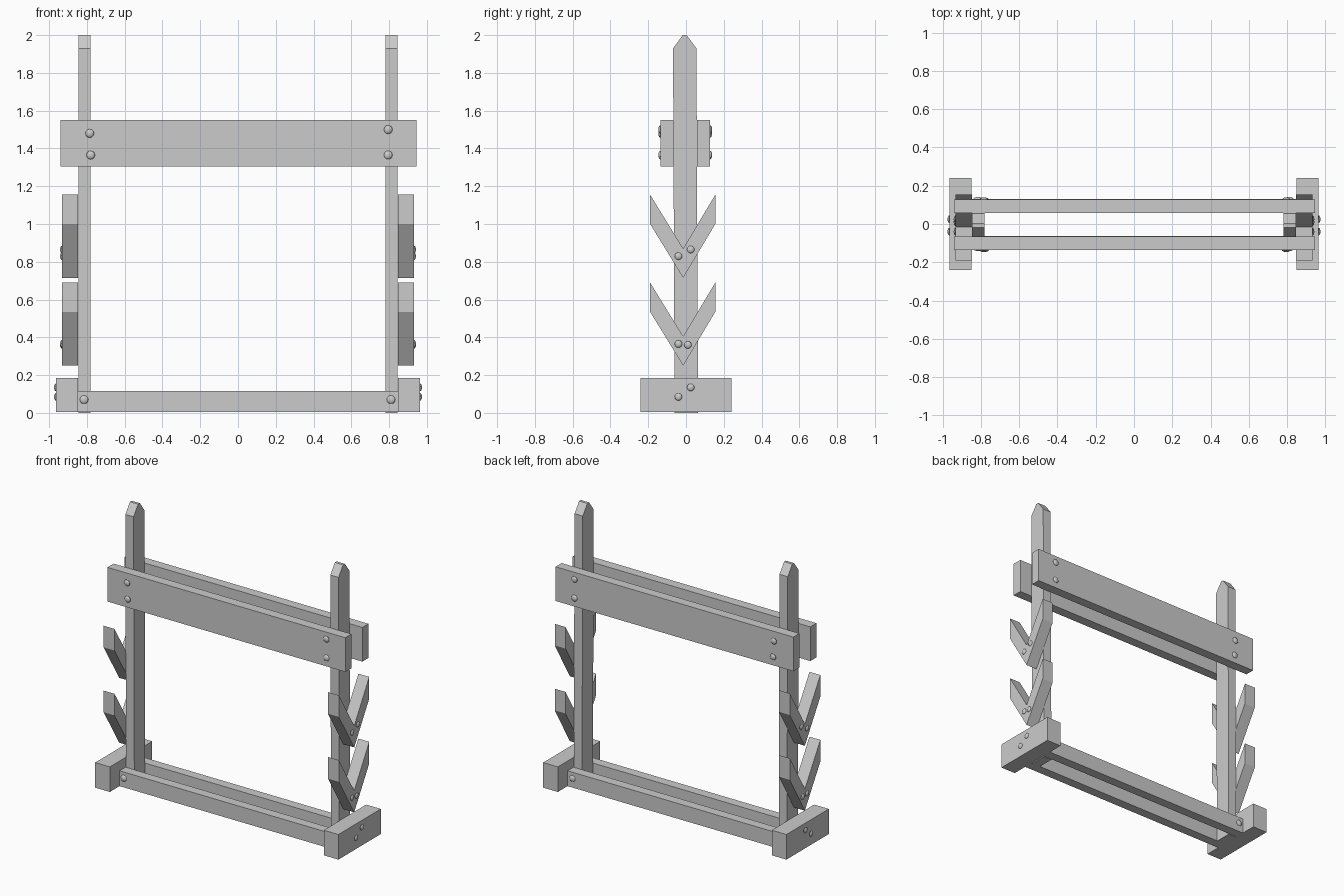
import bpy, bmesh
from math import pi
from mathutils import Matrix, Vector

if "Cube" in bpy.data.objects:
    bpy.data.objects.remove(bpy.data.objects["Cube"])


def finish(name, bm, smooth=False):
    bmesh.ops.recalc_face_normals(bm, faces=bm.faces)
    for f in bm.faces:
        f.smooth = smooth
    me = bpy.data.meshes.new(name)
    bm.to_mesh(me)
    bm.free()
    ob = bpy.data.objects.new(name, me)
    bpy.context.collection.objects.link(ob)
    return ob


def prism(name, profile, x0, x1, lean=0.0):
    """Extrude a (y, z) profile from x0 to x1; lean shifts y with height."""
    bm = bmesh.new()
    face = bm.faces.new([bm.verts.new((x0, y + lean * z, z)) for y, z in profile])
    ext = bmesh.ops.extrude_face_region(bm, geom=[face])
    moved = [v for v in ext["geom"] if isinstance(v, bmesh.types.BMVert)]
    bmesh.ops.translate(bm, verts=moved, vec=(x1 - x0, 0, 0))
    return finish(name, bm)


def box(name, x0, x1, y0, y1, z0, z1):
    return prism(name, [(y0, z0), (y1, z0), (y1, z1), (y0, z1)], x0, x1)


def bolt(name, pos, direction, r=0.023):
    """Low domed bolt head facing along direction."""
    bm = bmesh.new()
    bmesh.ops.create_uvsphere(bm, u_segments=12, v_segments=8, radius=r)
    bmesh.ops.bisect_plane(bm, geom=bm.verts[:] + bm.edges[:] + bm.faces[:],
                           plane_co=(0, 0, 0), plane_no=(0, 0, 1), clear_inner=True)
    rot = Vector((0, 0, 1)).rotation_difference(Vector(direction)).to_matrix().to_4x4()
    bm.transform(Matrix.Translation(pos) @ rot @ Matrix.Diagonal((1, 1, 0.5, 1)))
    return finish(name, bm, True)


# Side assemblies: post, foot block and two V-shaped hooks each
post = [(-0.06, 0), (0.064, 0), (0.064, 1.93), (0.012, 2), (-0.008, 2), (-0.06, 1.93)]
hook = [(-0.19, 0.44), (-0.19, 0.285), (-0.015, 0), (0.155, 0.285), (0.155, 0.44), (-0.015, 0.155)]
for side, s in (("left", -1), ("right", 1)):
    prism(f"{side}_post", post, s * 0.78, s * 0.845, lean=-0.0045)
    box(f"{side}_foot", s * 0.848, s * 0.964, -0.24, 0.24, 0.005, 0.185)
    for level, z in (("lower", 0.25), ("upper", 0.715)):
        prism(f"{side}_{level}_hook", [(y, h + z) for y, h in hook], s * 0.846, s * 0.932)
    # Bolts on the outer faces
    spots = [(0.932, -0.04, 0.83), (0.932, 0.025, 0.865), (0.932, -0.04, 0.365),
             (0.932, 0.01, 0.36), (0.964, -0.04, 0.085), (0.964, 0.025, 0.135)]
    for i, (x, y, z) in enumerate(spots):
        bolt(f"{side}_side_bolt_{i}", (s * x, y, z), (s, 0, 0), 0.02)

# Front and back planks with their bolts
for face, s, y_in, y_out in (("front", -1, 0.065, 0.135), ("back", 1, 0.058, 0.127)):
    box(f"{face}_top_board", -0.94, 0.945, s * y_in, s * y_out, 1.305, 1.55)
    box(f"{face}_bottom_rail", -0.848, 0.85, s * 0.062, s * 0.13, 0.005, 0.115)
    spots = [(-0.785, 1.48), (-0.78, 1.365), (0.795, 1.50), (0.795, 1.365)]
    for i, (x, z) in enumerate(spots):
        bolt(f"{face}_board_bolt_{i}", (x, s * y_out, z), (0, s, 0))
    for i, x in enumerate((-0.815, 0.81)):
        bolt(f"{face}_rail_bolt_{i}", (x, s * 0.13, 0.07), (0, s, 0))
